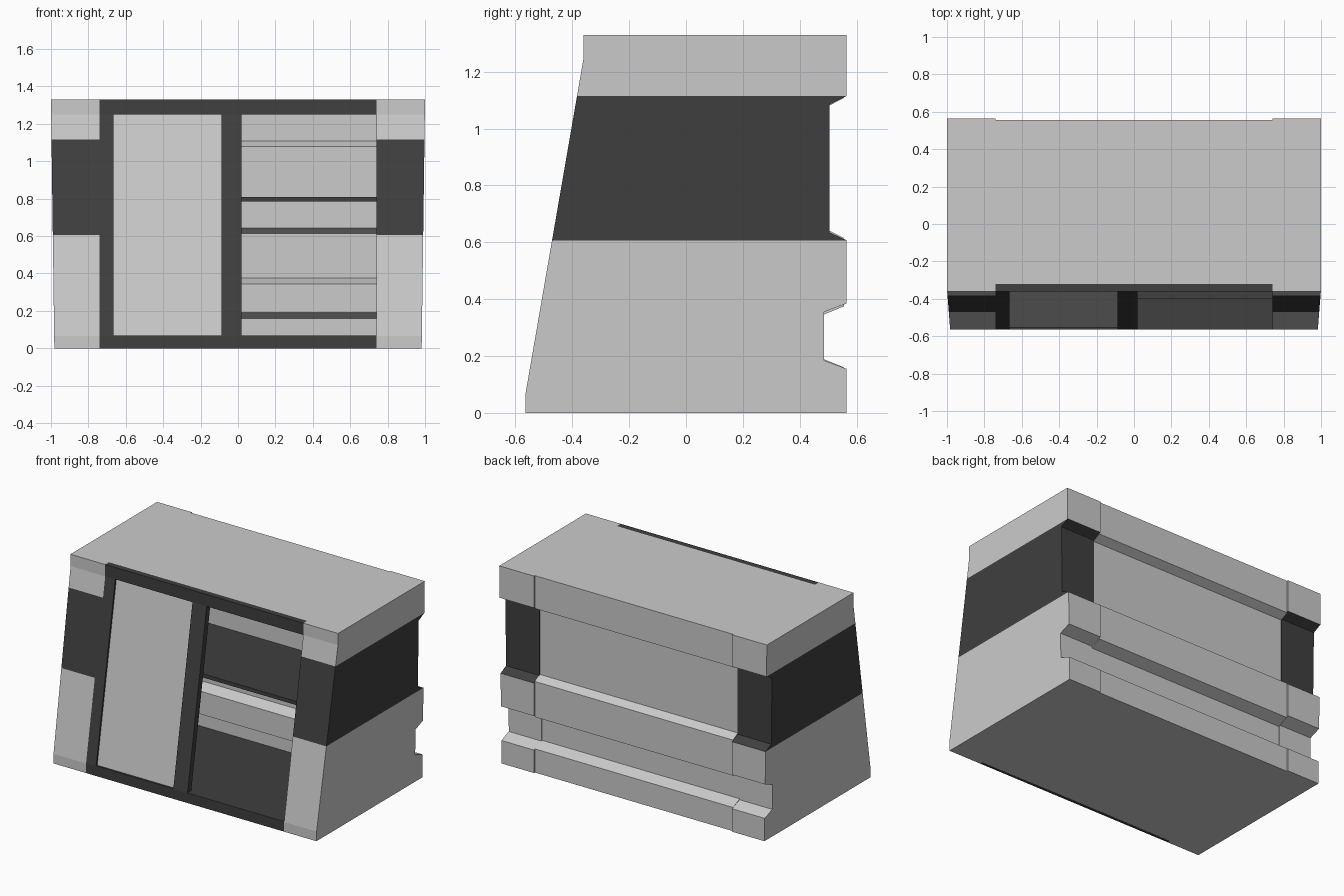
import bpy, bmesh

if "Cube" in bpy.data.objects:
    bpy.data.objects.remove(bpy.data.objects["Cube"])

dark = bpy.data.materials.new("dark_trim")
dark.diffuse_color = (0.05, 0.05, 0.05, 1)
dark.use_nodes = True
dark.node_tree.nodes["Principled BSDF"].inputs["Base Color"].default_value = dark.diffuse_color

H, INNER, WALL = 1.33, 0.74, 0.28


def front(z):
    """y of the leaning front at height z (upright at foot and top lip)."""
    t = min(max((z - 0.065) / 1.185, 0), 1)
    return -0.565 + 0.205 * t


def prism(name, profile, x0, x1, mat=None, taper=0.0, mirror=False):
    """Extrude a (y, z) profile from x0 to x1; taper pulls in the foot of the x1 side."""
    bm = bmesh.new()
    a = [bm.verts.new((x0, y, z)) for y, z in profile]
    b = [bm.verts.new((x1 - taper * (1 - z / H), y, z)) for y, z in profile]
    bm.faces.new(a)
    bm.faces.new(b[::-1])
    n = len(a)
    for i in range(n):
        j = (i + 1) % n
        bm.faces.new((a[i], b[i], b[j], a[j]))
    bmesh.ops.recalc_face_normals(bm, faces=bm.faces)
    me = bpy.data.meshes.new(name)
    bm.to_mesh(me)
    bm.free()
    ob = bpy.data.objects.new(name, me)
    bpy.context.collection.objects.link(ob)
    if mat:
        me.materials.append(mat)
    if mirror:
        ob.modifiers.new("mirror", 'MIRROR').use_clip = False
    return ob


def leaning(z0, z1, inset, depth):
    """Profile of a thin slab following the leaning front."""
    zs = [z0] + [z for z in (0.065, 1.25) if z0 < z < z1] + [z1]
    f = [(front(z) + inset, z) for z in zs]
    return f + [(y + depth, z) for y, z in reversed(f)]


def rect(y0, y1, z0, z1):
    return [(y0, z0), (y1, z0), (y1, z1), (y0, z1)]


# side columns: light foot, dark band, light cap
side_blocks = [
    ("side_foot", None, [(front(0), 0), (0.565, 0), (0.565, 0.155), (0.485, 0.185),
                         (0.485, 0.355), (0.565, 0.385), (0.565, 0.607),
                         (front(0.607), 0.607), (front(0.065), 0.065)]),
    ("side_band", dark, [(front(0.607), 0.607), (0.565, 0.607), (0.505, 0.635),
                         (0.505, 1.085), (0.565, 1.115), (front(1.115), 1.115)]),
    ("side_cap", None, [(front(1.115), 1.115), (0.565, 1.115), (0.565, H),
                        (front(H), H), (front(1.25), 1.25)]),
]
for name, mat, profile in side_blocks:
    prism(name, profile, INNER, 1.0, mat, taper=0.018, mirror=True)

# grooved back wall with matching inner face
back = [(0.556, 0), (0.556, 0.16), (0.482, 0.19), (0.482, 0.345), (0.556, 0.375),
        (0.556, 0.615), (0.502, 0.642), (0.502, 1.08), (0.556, 1.108), (0.556, H)]
prism("back_wall", back + [(y - WALL, z) for y, z in reversed(back)], -INNER, INNER)

# top, base, inner floor and shelf
inside = 0.556 - WALL
prism("top_panel", rect(-0.32, inside, 1.25, H), -INNER, INNER)
prism("base_panel", rect(-0.55, inside, 0, 0.035), -INNER, INNER)
prism("inner_floor", rect(-0.53, inside, 0.035, 0.068), -INNER, INNER, dark)
prism("shelf", rect(-0.40, 0.25, 0.785, 0.81), -INNER, INNER, dark)

# dark front frame
prism("frame_top", leaning(1.25, H, 0, 0.04), -INNER, INNER, dark)
prism("frame_bottom", leaning(0, 0.068, 0, 0.04), -INNER, INNER, dark)
prism("frame_left", leaning(0.068, 1.25, 0, 0.04), -INNER, -0.665, dark)
prism("frame_middle", leaning(0.068, 1.25, 0, 0.04), -0.088, 0.018, dark)

# door panel set slightly back in the frame
prism("door", leaning(0.068, 1.25, 0.012, 0.028), -0.665, -0.088)
